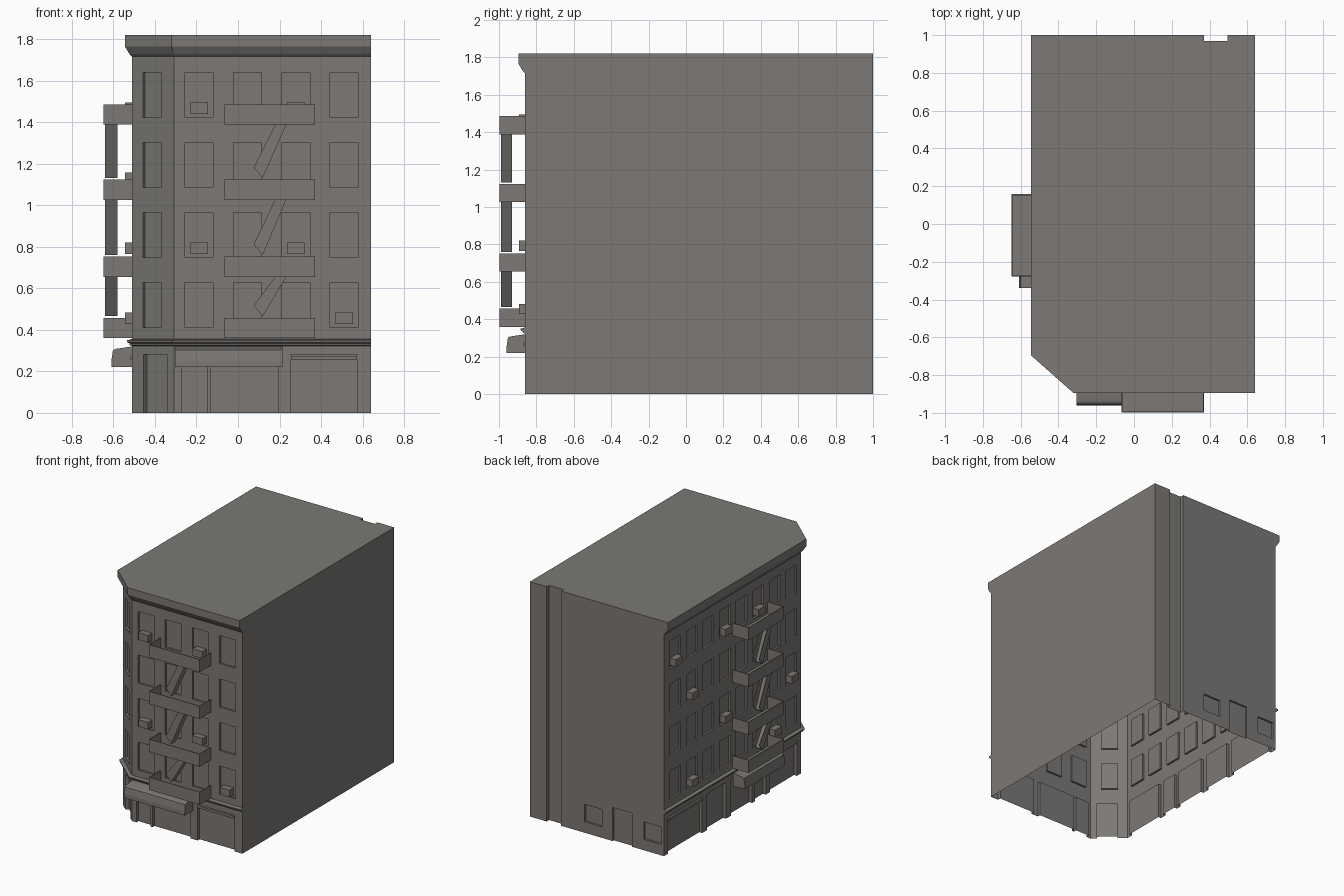
import bpy, bmesh
from mathutils import Vector

if "Cube" in bpy.data.objects:
    bpy.data.objects.remove(bpy.data.objects["Cube"])

mat = bpy.data.materials.new("warm grey")
mat.diffuse_color = (0.2, 0.189, 0.178, 1)
mat.use_nodes = True
mat.node_tree.nodes["Principled BSDF"].inputs["Base Color"].default_value = mat.diffuse_color

# building footprint, counter-clockwise, starting at the back left corner
PLAN = [Vector(p) for p in ((-0.51, 1.0), (-0.51, -0.68), (-0.307, -0.86), (0.64, -0.86), (0.64, 1.0))]
ROOF = 1.82
EAVE = 1.715


def finish(name, bm, closed=True):
    if closed:
        bmesh.ops.recalc_face_normals(bm, faces=bm.faces)
    else:
        bmesh.ops.remove_doubles(bm, verts=bm.verts, dist=1e-5)
    me = bpy.data.meshes.new(name)
    bm.to_mesh(me)
    bm.free()
    me.materials.append(mat)
    ob = bpy.data.objects.new(name, me)
    bpy.context.collection.objects.link(ob)
    return ob


class Wall:
    """A wall frame: u runs along the wall, d points outwards, z is up."""

    def __init__(self, a, b):
        self.a, self.length = a, (b - a).length
        self.dir = (b - a).normalized()
        self.out = Vector((self.dir.y, -self.dir.x))

    def at(self, u, d, z):
        p = self.a + self.dir * u + self.out * d
        return Vector((p.x, p.y, z))


LEFT, CORNER, FRONT, RIGHT, BACK = [Wall(PLAN[i], PLAN[(i + 1) % 5]) for i in range(5)]


def facade(name, wall, height, openings):
    """Wall sheet with recessed openings (u0, u1, z0, z1, depth)."""
    us = sorted({0, wall.length} | {v for o in openings for v in o[:2]})
    zs = sorted({0, height} | {v for o in openings for v in o[2:4]})

    def depth(i, j):
        u, z = (us[i] + us[i + 1]) / 2, (zs[j] + zs[j + 1]) / 2
        return next((o[4] for o in openings if o[0] < u < o[1] and o[2] < z < o[3]), 0)

    bm = bmesh.new()

    def quad(*pts):
        bm.faces.new([bm.verts.new(wall.at(*p)) for p in pts])

    for i in range(len(us) - 1):
        for j in range(len(zs) - 1):
            u0, u1, z0, z1, a = us[i], us[i + 1], zs[j], zs[j + 1], depth(i, j)
            quad((u0, -a, z0), (u1, -a, z0), (u1, -a, z1), (u0, -a, z1))
            if i + 2 < len(us) and (b := depth(i + 1, j)) != a:
                quad((u1, -a, z0), (u1, -b, z0), (u1, -b, z1), (u1, -a, z1))
            if j + 2 < len(zs) and (b := depth(i, j + 1)) != a:
                quad((u0, -a, z1), (u1, -a, z1), (u1, -b, z1), (u0, -b, z1))
    return finish(name, bm, closed=False)


def loft(bm, rings):
    """Closed tube through equal rings of points, capped at both ends."""
    rings = [[bm.verts.new(p) for p in r] for r in rings]
    n = len(rings[0])
    for r, s in zip(rings, rings[1:]):
        for k in range(n):
            bm.faces.new((r[k], r[(k + 1) % n], s[(k + 1) % n], s[k]))
    bm.faces.new(rings[0])
    bm.faces.new(rings[-1][::-1])


def box(bm, wall, u0, u1, d0, d1, z0, z1):
    loft(bm, [[wall.at(u, d, z) for d, z in ((d0, z0), (d1, z0), (d1, z1), (d0, z1))] for u in (u0, u1)])


def moulding(name, profile):
    """Sweep a (d, z) profile along the three street walls with mitred corners."""
    outs = [LEFT.out, CORNER.out, FRONT.out]
    mitres = [outs[0]]
    for a, b in zip(outs, outs[1:]):
        mitres.append((a + b) / (1 + a.dot(b)))
    mitres.append(outs[2])
    bm = bmesh.new()
    loft(bm, [[(*(p + m * d), z) for d, z in profile] for p, m in zip(PLAN, mitres)])
    finish(name, bm)


# upper windows
ROWS = (0.41, 0.748, 1.085, 1.422)
front_cols = [-0.1875 + 0.233 * i + 0.307 for i in range(4)]
left_cols = [0.14 + 0.203 * i for i in range(8)]


def windows(cols, width):
    return [(c - width / 2, c + width / 2, z, z + 0.217, 0.015) for c in cols for z in ROWS]


def shops(spans, top=0.28):
    return [(a, b, 0, top, 0.025) for a, b in spans]


# shop fronts, measured along each wall
front_shops = [(0.037, 0.157), (0.177, 0.502), (0.562, 0.88)]
left_shops = [(0.05, 0.47), (0.53, 0.76), (0.82, 1.08), (1.12, 1.25), (1.30, 1.63)]

facade("front_wall", FRONT, EAVE, windows(front_cols, 0.135) + shops(front_shops))
facade("left_wall", LEFT, EAVE, windows(left_cols, 0.13) + shops(left_shops))
facade("corner_wall", CORNER, EAVE, windows([0.13], 0.12) + shops([(0.075, 0.225)]))
facade("right_wall", RIGHT, ROOF, [])
facade("back_wall", BACK, ROOF, [
    (0.145, 0.27, 0, ROOF, 0.03),            # full-height notch
    (0.47, 0.62, 0.085, 0.22, 0.015),        # windows and door
    (0.71, 0.875, 0, 0.26, 0.015),
    (0.98, 1.125, 0.085, 0.22, 0.015)])

# flat roof with the notch cut into its back edge
bm = bmesh.new()
notch = [(0.495, 1.0), (0.495, 0.97), (0.37, 0.97), (0.37, 1.0)]
bm.faces.new([bm.verts.new((x, y, ROOF)) for x, y in [tuple(p) for p in PLAN] + notch])
finish("roof", bm, closed=False)

# cornice and the ledge above the shops
moulding("cornice", [(0, EAVE), (0.012, 1.727), (0.035, 1.765), (0.035, ROOF), (0, ROOF)])
moulding("ledge", [(0, 0.322), (0.012, 0.328), (0.012, 0.335), (0.022, 0.338), (0.025, 0.35), (0, 0.356)])

# thin sign bars across the wide shop openings
for name, wall, spans in (("front", FRONT, front_shops[2:]), ("left", LEFT, [left_shops[0], left_shops[4]])):
    bm = bmesh.new()
    for a, b in spans:
        box(bm, wall, a, b, -0.025, 0.008, 0.257, 0.275)
    finish(name + "_sign_bars", bm)

# air conditioners: (window column, floor)
for name, wall, cols, units in (
        ("front", FRONT, front_cols, ((0, 3), (0, 1), (2, 1), (3, 0), (2, 3))),
        ("left", LEFT, left_cols, ((0, 3), (1, 2), (3, 3), (3, 1), (5, 3), (7, 1), (6, 0), (1, 0)))):
    bm = bmesh.new()
    for c, r in units:
        box(bm, wall, cols[c] - 0.042, cols[c] + 0.042, -0.015, 0.034, ROWS[r] + 0.018, ROWS[r] + 0.073)
    finish(name + "_air_conditioners", bm)

# awnings
AWNING = [(0, 0.22), (0.1, 0.22), (0.1, 0.25), (0.092, 0.302), (0.08, 0.308), (0, 0.32)]
for name, wall, u0, u1 in (("front", FRONT, 0.003, 0.522), ("left", LEFT, 0.85, 1.34)):
    bm = bmesh.new()
    loft(bm, [[wall.at(u, d, z) for d, z in AWNING] for u in (u0, u1)])
    finish(name + "_awning", bm)

# fire escapes: open-topped balconies joined by slanting stairs
DECKS = (0.36, 0.655, 1.026, 1.388)
T = 0.006
for name, wall, mid in (("front", FRONT, 0.4595), ("left", LEFT, 1.06)):
    bm = bmesh.new()
    h, D = 0.218, 0.138
    for z in DECKS:
        box(bm, wall, mid - h, mid + h, 0, D, z, z + T)
        box(bm, wall, mid - h, mid + h, D - T, D, z + T, z + 0.098)
        for u in (mid - h, mid + h - T):
            box(bm, wall, u, u + T, 0, D - T, z + T, z + 0.098)
    finish(name + "_balconies", bm)

    bm = bmesh.new()
    for z, top in zip(DECKS, DECKS[1:]):
        z += 0.106
        toe, heel = (mid - 0.077, z + 0.05), (mid - 0.033, z)
        head, tail = (mid + 0.026, top), (mid + 0.08, top)
        rail = [toe, heel, tail, head]
        tread = [(heel[0] - 0.009, heel[1] + 0.01), heel, tail, (tail[0] - 0.012, top)]
        for shape, d0, d1 in ((rail, 0.07, 0.075), (rail, 0.125, 0.13), (tread, 0.075, 0.125)):
            loft(bm, [[wall.at(u, d, v) for u, v in shape] for d in (d0, d1)])
    finish(name + "_stairs", bm)
